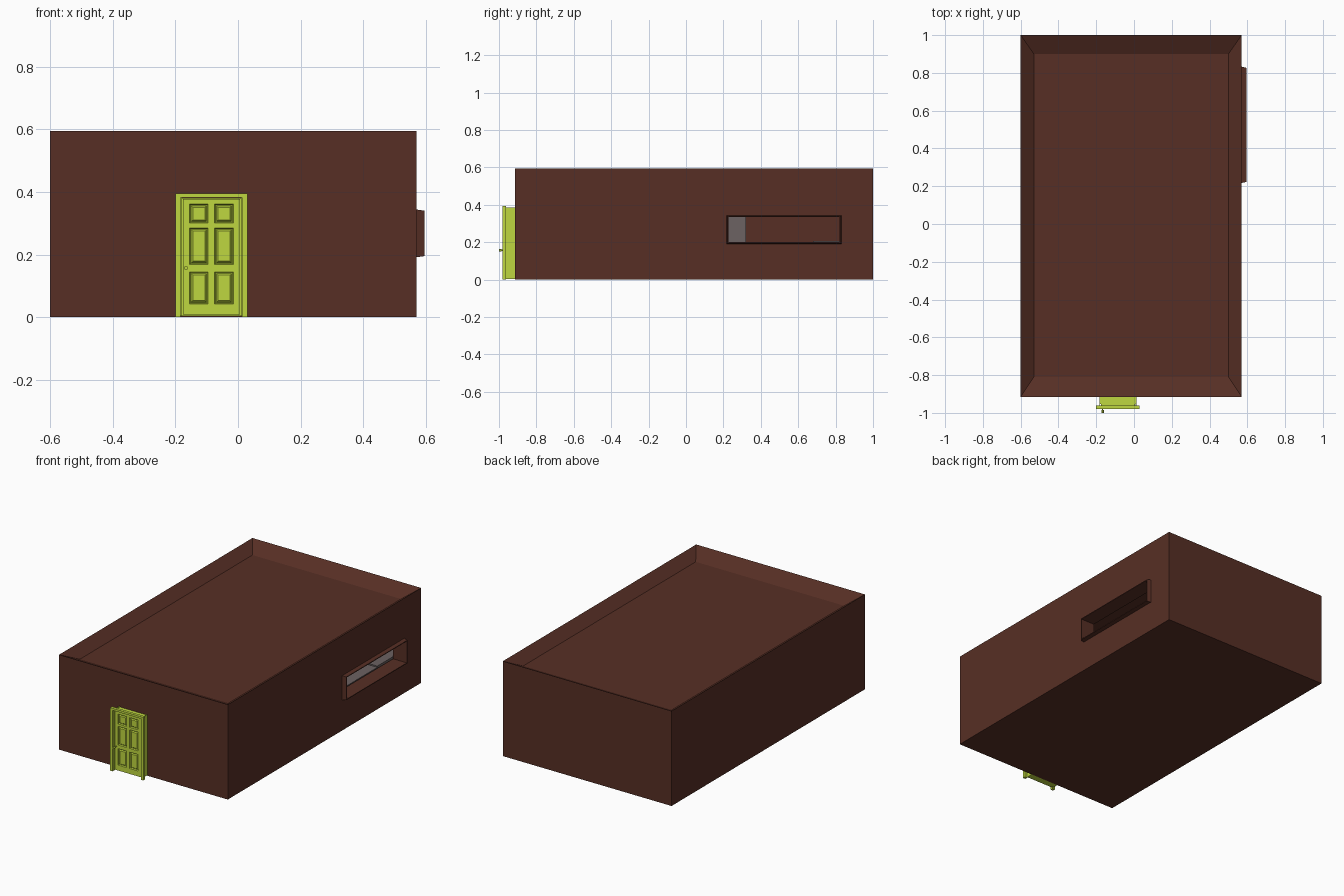
import bpy
import bmesh
from mathutils import Vector

cube = bpy.data.objects.get("Cube")
if cube:
    bpy.data.objects.remove(cube, do_unlink=True)


def material(name, rgb):
    mat = bpy.data.materials.new(name)
    mat.use_nodes = True
    mat.diffuse_color = (*rgb, 1)
    mat.node_tree.nodes["Principled BSDF"].inputs["Base Color"].default_value = (*rgb, 1)
    return mat


brown = material("dark brown", (0.095, 0.028, 0.018))
lime = material("lime green", (0.52, 0.68, 0.05))
grey = material("warm grey", (0.15, 0.122, 0.122))


def finish(name, bm, mat):
    bmesh.ops.recalc_face_normals(bm, faces=bm.faces)
    mesh = bpy.data.meshes.new(name)
    bm.to_mesh(mesh)
    bm.free()
    mesh.materials.append(mat)
    obj = bpy.data.objects.new(name, mesh)
    bpy.context.collection.objects.link(obj)
    return obj


def box_mesh(lo, hi):
    bm = bmesh.new()
    bmesh.ops.create_cube(bm, size=1)
    lo, hi = Vector(lo), Vector(hi)
    for v in bm.verts:
        v.co = (lo + hi) / 2 + v.co * (hi - lo)
    return bm


def box(name, lo, hi, mat):
    return finish(name, box_mesh(lo, hi), mat)


def cut(obj, cutter):
    mod = obj.modifiers.new("opening", 'BOOLEAN')
    mod.operation = 'DIFFERENCE'
    mod.solver = 'EXACT'
    mod.object = cutter
    bpy.context.view_layer.objects.active = obj
    bpy.ops.object.modifier_apply(modifier=mod.name)


# Building with a sunken roof and sloping parapet
bm = box_mesh((-0.6, -0.915, 0), (0.57, 1, 0.595))
bm.normal_update()
roof = max(bm.faces, key=lambda f: f.calc_center_median().z)
sunken = bmesh.ops.extrude_discrete_faces(bm, faces=[roof])["faces"][0]
for v in sunken.verts:
    v.co.x = -0.53 if v.co.x < 0 else 0.5
    v.co.y = -0.81 if v.co.y < 0 else 0.9
    v.co.z = 0.545
building = finish("building", bm, brown)

# Tapered window surround on the right wall
bm = box_mesh((0.56, 0.215, 0.19), (0.595, 0.835, 0.345))
for v in bm.verts:
    if v.co.x > 0.58:
        v.co.y += 0.008 if v.co.y < 0.5 else -0.008
        v.co.z += 0.005 if v.co.z < 0.25 else -0.005
surround = finish("window_surround", bm, brown)

# Hollow room and window opening
room = box("room_cutter", (-0.53, -0.84, 0.03), (0.5, 0.93, 0.51), brown)
opening = box("window_cutter", (0.4, 0.228, 0.2), (0.7, 0.822, 0.335), brown)
cut(building, room)
cut(building, opening)
cut(surround, opening)
for helper in (room, opening):
    bpy.data.objects.remove(helper, do_unlink=True)

# Furniture seen through the window
box("counter", (0.2, 0.32, 0.16), (0.49, 0.92, 0.198), grey)
box("counter_end", (0.2, 0.68, 0.198), (0.49, 0.92, 0.206), grey)
box("cabinet", (0.05, 0.16, 0.03), (0.2, 0.32, 0.42), grey)

# Door box and trim
box("door_box", (-0.18, -0.952, 0.004), (0.013, -0.91, 0.38), lime)
for name, x0, x1 in (("left", 0.013, 0.03), ("right", -0.2, -0.183)):
    box(name + "_door_jamb", (x0, -0.98, 0), (x1, -0.962, 0.395), lime)
    inner = x0 - 0.004 if name == "left" else x1
    box(name + "_door_stop", (inner, -0.968, 0.004), (inner + 0.004, -0.915, 0.385), lime)
box("door_header", (-0.183, -0.98, 0.382), (0.013, -0.962, 0.395), lime)

# Door leaf: a grid whose inner cells become raised panels
xs = [-0.175, -0.155, -0.095, -0.075, -0.015, 0.006]
zs = [0.008, 0.042, 0.145, 0.168, 0.285, 0.3, 0.361, 0.377]
bm = bmesh.new()
grid = [[bm.verts.new((x, -0.967, z)) for z in zs] for x in xs]
panels = []
for i in range(len(xs) - 1):
    for j in range(len(zs) - 1):
        face = bm.faces.new((grid[i][j], grid[i + 1][j], grid[i + 1][j + 1], grid[i][j + 1]))
        if i % 2 and j % 2:
            panels.append(face)
rim = [e for e in bm.edges if e.is_boundary]
bm.normal_update()
for thickness, depth in ((0.004, -0.008), (0.004, 0), (0.007, 0.006)):
    bmesh.ops.inset_individual(bm, faces=panels, thickness=thickness, depth=depth)
sides = bmesh.ops.extrude_edge_only(bm, edges=rim)["geom"]
for v in sides:
    if isinstance(v, bmesh.types.BMVert):
        v.co.y += 0.016
finish("door_leaf", bm, lime)

# Door handle
for name, radius, y, depth in (("handle_stem", 0.003, -0.976, 0.022), ("handle_knob", 0.006, -0.993, 0.014)):
    bpy.ops.mesh.primitive_cylinder_add(vertices=12, radius=radius, depth=depth,
                                        location=(-0.166, y, 0.157), rotation=(1.5708, 0, 0))
    knob = bpy.context.object
    knob.name = name
    knob.data.materials.append(lime)
    bpy.ops.object.shade_smooth_by_angle()
